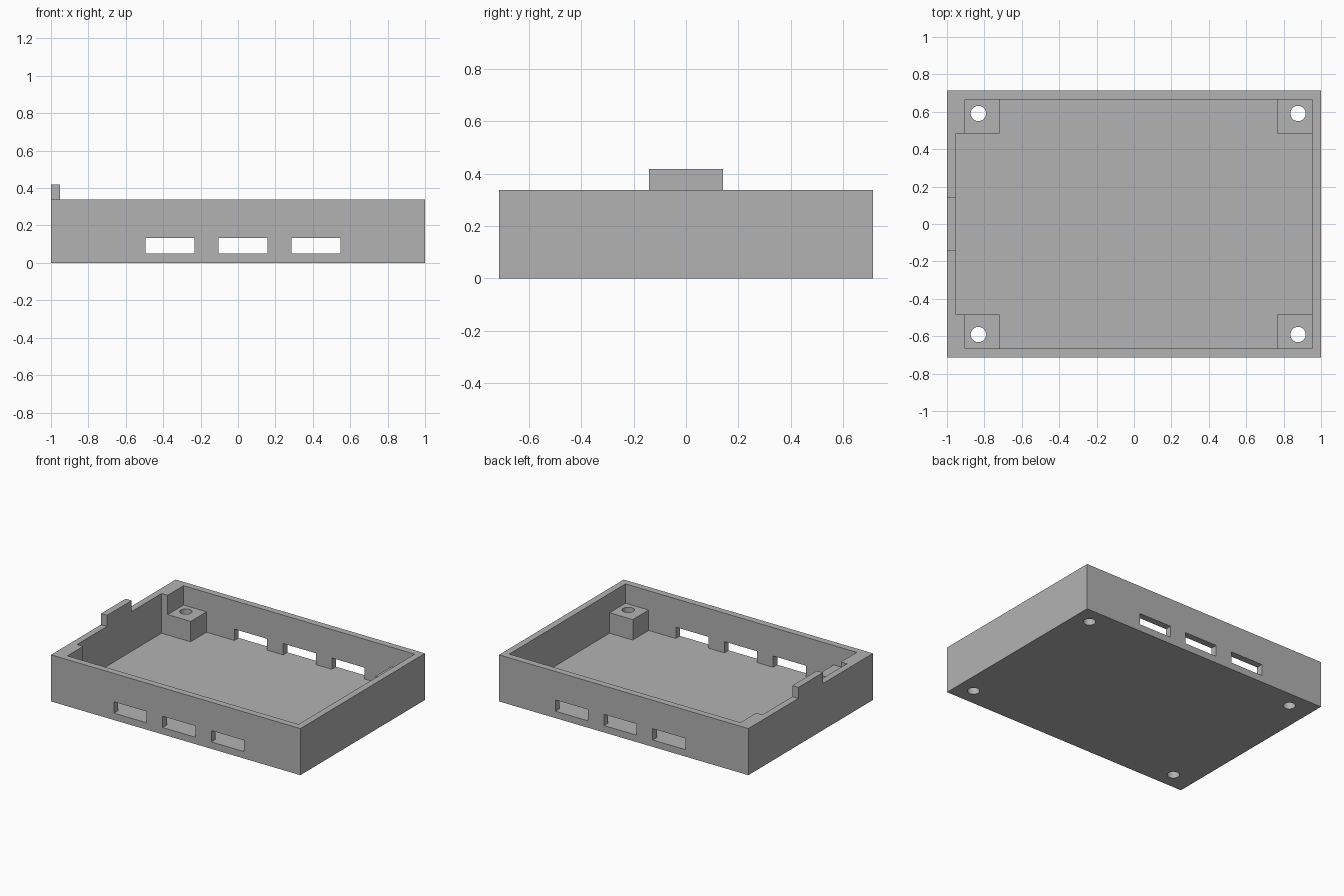
import bpy
import bmesh
from mathutils import Matrix, Vector

if "Cube" in bpy.data.objects:
    bpy.data.objects.remove(bpy.data.objects["Cube"], do_unlink=True)

# Overall sizes
HALF_X, HALF_Y = 1.0, 0.714
HEIGHT, WALL, FLOOR = 0.338, 0.048, 0.05
POST_TOP, POST_Y = 0.198, 0.484
IN_X, IN_Y = HALF_X - WALL, HALF_Y - WALL
ABOVE = 0.6

grey = bpy.data.materials.new("plain_grey")
grey.use_nodes = True
colour = (0.448, 0.448, 0.448, 1)
grey.diffuse_color = colour
grey.node_tree.nodes["Principled BSDF"].inputs["Base Color"].default_value = colour


def finish(name, bm):
    mesh = bpy.data.meshes.new(name)
    bm.to_mesh(mesh)
    bm.free()
    mesh.materials.append(grey)
    obj = bpy.data.objects.new(name, mesh)
    bpy.context.collection.objects.link(obj)
    return obj


def box(name, low, high):
    low, high = Vector(low), Vector(high)
    bm = bmesh.new()
    place = Matrix.Translation((low + high) / 2) @ Matrix.Diagonal((*(high - low), 1))
    bmesh.ops.create_cube(bm, size=1, matrix=place)
    return finish(name, bm)


def rod(name, x, y, radius):
    bm = bmesh.new()
    bmesh.ops.create_cone(bm, cap_ends=True, segments=32, radius1=radius, radius2=radius,
                          depth=2, matrix=Matrix.Translation((x, y, 0)))
    return finish(name, bm)


def cut(target, cutter):
    mod = target.modifiers.new("cut", "BOOLEAN")
    mod.operation = "DIFFERENCE"
    mod.solver = "EXACT"
    mod.object = cutter
    bpy.ops.object.select_all(action="DESELECT")
    bpy.context.view_layer.objects.active = target
    target.select_set(True)
    bpy.ops.object.modifier_apply(modifier=mod.name)
    bpy.data.objects.remove(cutter, do_unlink=True)


# Tray block
tray = box("tray", (-HALF_X, -HALF_Y, 0), (HALF_X, HALF_Y, HEIGHT))

# Cavity: the space above the posts, then the floor areas between them
cut(tray, box("upper_space", (-0.903, -IN_Y, POST_TOP), (IN_X, IN_Y, ABOVE)))
cut(tray, box("lengthwise_space", (-IN_X, -POST_Y, FLOOR), (IN_X, POST_Y, ABOVE)))
cut(tray, box("crosswise_space", (-0.719, -IN_Y, FLOOR), (0.766, IN_Y, ABOVE)))

# Three slots through the front and back walls
for x in (-0.364, 0.027, 0.417):
    cut(tray, box("slot", (x - 0.131, -1, FLOOR), (x + 0.131, 1, 0.132)))

# Screw holes through the corner posts
for x in (-0.832, 0.877):
    for y in (-0.591, 0.591):
        cut(tray, rod("screw_hole", x, y, 0.041))

bpy.ops.object.shade_smooth_by_angle(angle=0.6)

# Upright tab on the right-hand wall
box("tab", (-HALF_X, -0.141, HEIGHT), (-IN_X, 0.141, 0.418))
